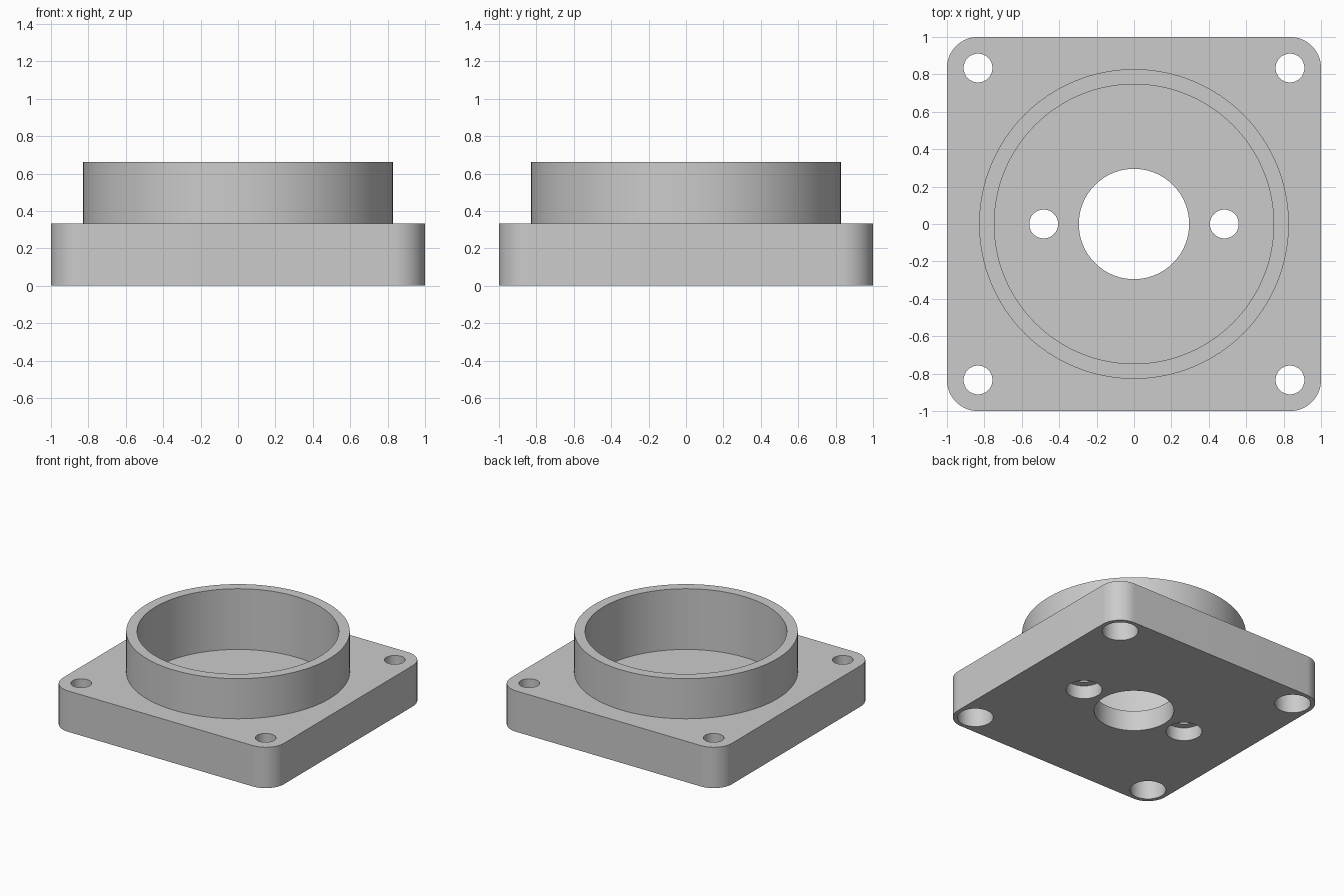
import bpy
import bmesh
from math import cos, sin, pi, radians

cube = bpy.data.objects.get("Cube")
if cube:
    bpy.data.objects.remove(cube, do_unlink=True)

PLATE_TOP, RING_TOP, FLOOR = 0.334, 0.662, 0.166
CORNER, FILLET = 0.834, 0.166
SCREW_R, HEAD_R = 0.077, 0.133

grey = bpy.data.materials.new("plain grey")
grey.use_nodes = True
colour = (0.6, 0.6, 0.6, 1)
grey.diffuse_color = colour
grey.node_tree.nodes["Principled BSDF"].inputs["Base Color"].default_value = colour


def prism(name, outline, z0, z1):
    """Extrude a closed outline from z0 to z1."""
    bm = bmesh.new()
    face = bm.faces.new([bm.verts.new((x, y, z0)) for x, y in outline])
    top = bmesh.ops.extrude_face_region(bm, geom=[face])["geom"]
    bmesh.ops.translate(bm, vec=(0, 0, z1 - z0),
                        verts=[v for v in top if isinstance(v, bmesh.types.BMVert)])
    bmesh.ops.recalc_face_normals(bm, faces=bm.faces)
    mesh = bpy.data.meshes.new(name)
    bm.to_mesh(mesh)
    bm.free()
    mesh.materials.append(grey)
    obj = bpy.data.objects.new(name, mesh)
    bpy.context.collection.objects.link(obj)
    return obj


def cylinder(name, radius, z0, z1, x=0, y=0, sides=64):
    angles = [2 * pi * i / sides for i in range(sides)]
    return prism(name, [(x + radius * cos(a), y + radius * sin(a)) for a in angles], z0, z1)


def combine(target, tool, operation):
    """Apply a boolean and discard its tool."""
    tool.hide_render = True
    mod = target.modifiers.new("cut", "BOOLEAN")
    mod.operation, mod.solver, mod.object = operation, "EXACT", tool
    bpy.context.view_layer.objects.active = target
    bpy.ops.object.modifier_apply(modifier=mod.name)
    bpy.data.objects.remove(tool, do_unlink=True)


# Square plate with rounded corners
STEPS = 20
outline = []
for quarter, (sx, sy) in enumerate([(1, 1), (-1, 1), (-1, -1), (1, -1)]):
    for i in range(STEPS + 1):
        a = (quarter + i / STEPS) * pi / 2
        outline.append((sx * CORNER + FILLET * cos(a), sy * CORNER + FILLET * sin(a)))
body = prism("flanged_housing", outline, 0, PLATE_TOP)

# Raised collar, round pocket and centre bore
combine(body, cylinder("collar", 0.828, 0.25, RING_TOP, sides=128), "UNION")
combine(body, cylinder("pocket", 0.747, FLOOR, 1, sides=128), "DIFFERENCE")
combine(body, cylinder("bore", 0.295, -0.2, 1, sides=96), "DIFFERENCE")

# Screw holes, counterbored from below: four in the corners, two in the floor
holes = [(sx * CORNER, sy * CORNER, 0.167) for sx in (-1, 1) for sy in (-1, 1)]
holes += [(sx * 0.483, 0, 0.108) for sx in (-1, 1)]
for x, y, depth in holes:
    combine(body, cylinder("screw_hole", SCREW_R, -0.2, 1, x, y), "DIFFERENCE")
    combine(body, cylinder("counterbore", HEAD_R, -0.2, depth, x, y), "DIFFERENCE")

# Smooth curved walls, crisp rims
bpy.ops.object.select_all(action="DESELECT")
body.select_set(True)
bpy.context.view_layer.objects.active = body
bpy.ops.object.shade_smooth_by_angle(angle=radians(30))
